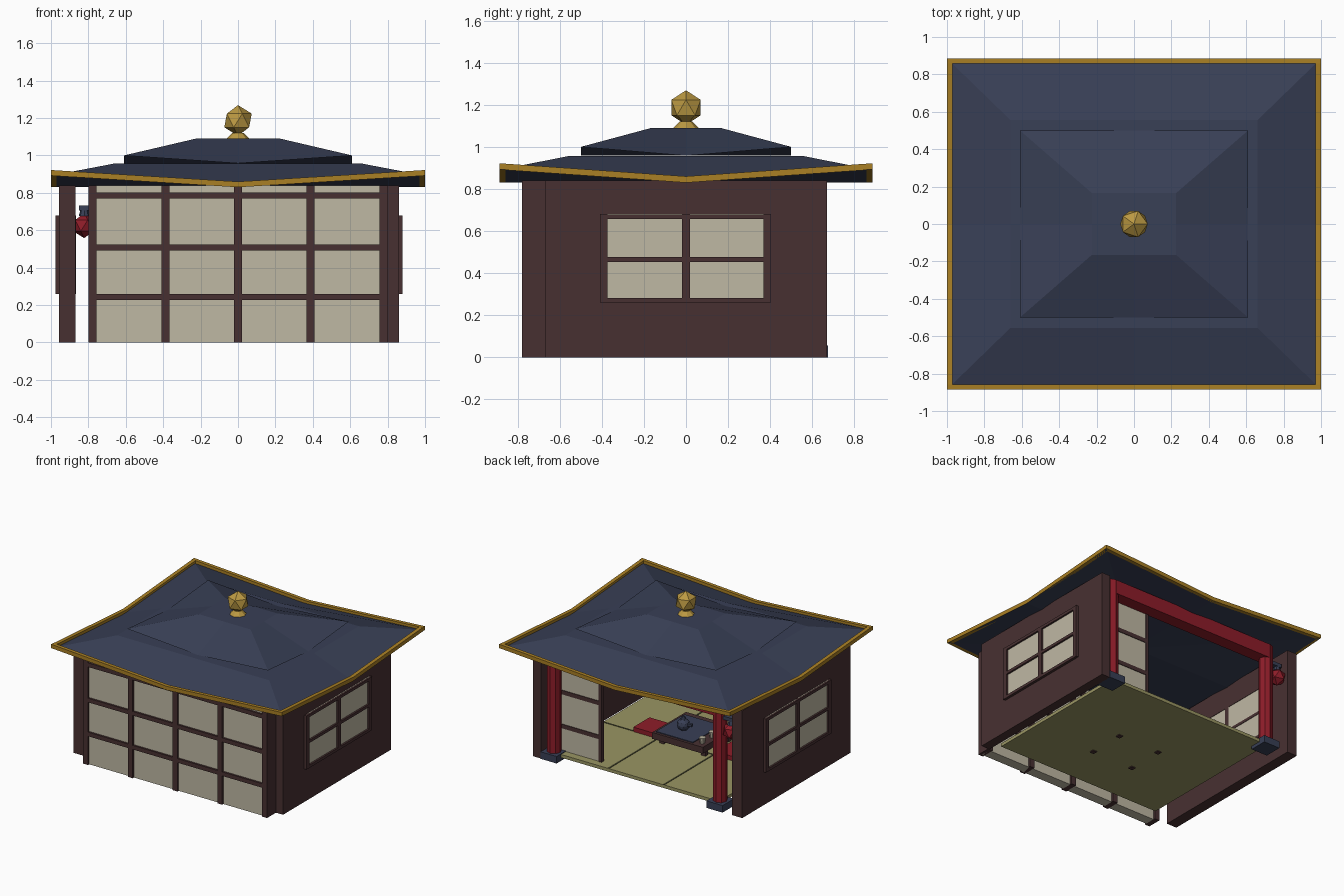
import bpy, bmesh
from mathutils import Vector, Matrix

if "Cube" in bpy.data.objects:
    bpy.data.objects.remove(bpy.data.objects["Cube"], do_unlink=True)


def material(name, r, g, b):
    m = bpy.data.materials.new(name)
    m.use_nodes = True
    m.diffuse_color = (r, g, b, 1)
    m.node_tree.nodes["Principled BSDF"].inputs["Base Color"].default_value = (r, g, b, 1)
    return m


SLATE = material("slate blue", .040, .050, .092)
WOOD = material("dark wood", .064, .030, .031)
PAPER = material("paper", .52, .48, .37)
GOLD = material("gold", .50, .32, .055)
TRIM = material("dark gold", .40, .215, .018)
RED = material("lacquer red", .27, .012, .022)
STRAW = material("straw mat", .32, .30, .125)
EDGE = material("mat edging", .07, .07, .03)


def finish(name, bm, mat):
    bmesh.ops.recalc_face_normals(bm, faces=bm.faces)
    mesh = bpy.data.meshes.new(name)
    bm.to_mesh(mesh)
    bm.free()
    mesh.materials.append(mat)
    obj = bpy.data.objects.new(name, mesh)
    bpy.context.collection.objects.link(obj)
    return obj


def box(name, mat, x, y, z, shift=None):
    """Box from three (low, high) ranges; shift raises each corner by a rule."""
    bm = bmesh.new()
    bmesh.ops.create_cube(bm, size=1)
    for v in bm.verts:
        v.co = Vector([r[0] if c < 0 else r[1] for c, r in zip(v.co, (x, y, z))])
        if shift:
            v.co.z += shift(v.co)
    return finish(name, bm, mat)


def round_part(name, mat, at, r1, r2, height, sides=8):
    bm = bmesh.new()
    place = Matrix.Translation((at[0], at[1], at[2] + height / 2))
    bmesh.ops.create_cone(bm, cap_ends=True, segments=sides, radius1=r1, radius2=r2,
                          depth=height, matrix=place)
    return finish(name, bm, mat)


def ball(name, mat, at, r, subdiv=1):
    bm = bmesh.new()
    bmesh.ops.create_icosphere(bm, subdivisions=subdiv, radius=r, matrix=Matrix.Translation(at))
    return finish(name, bm, mat)


def lattice(name, along, us, zs, depth, paper_depth, bar, rail, low=None, high=None):
    """Paper screen with wooden bars, running along x or along y."""
    low = zs[0] if low is None else low
    high = zs[-1] if high is None else high

    def piece(part, mat, u, d, z):
        x, y = (u, d) if along == "x" else (d, u)
        box(name + "_" + part, mat, x, y, z)

    piece("paper", PAPER, (us[0], us[-1]), paper_depth, (low, high))
    for u in us:
        piece("post", WOOD, (u - bar / 2, u + bar / 2), depth, (low, high))
    for z in zs:
        piece("rail", WOOD, (us[0], us[-1]), depth, (z - rail / 2, z + rail / 2))


def roof_tier(name, half, top_half, mid_z, corner_z, top_z):
    """Hipped roof whose eaves sweep up towards the corners."""
    steps = [(-1, -1), (0, -1), (1, -1), (1, 0), (1, 1), (0, 1), (-1, 1), (-1, 0)]
    bm = bmesh.new()
    eave = [bm.verts.new((half[0] * i, half[1] * j, corner_z if i and j else mid_z))
            for i, j in steps]
    top = [bm.verts.new((top_half[0] * i, top_half[1] * j, top_z)) for i, j in steps]
    under = bm.verts.new((0, 0, mid_z))
    for k in range(8):
        n = (k + 1) % 8
        bm.faces.new((eave[k], eave[n], top[n], top[k]))
        bm.faces.new((eave[n], eave[k], under))
    bm.faces.new(top)
    return finish(name, bm, SLATE)


# Roof tiers
roof_tier("lower_roof", (1, .885), (.66, .555), .83, .892, .957)
roof_tier("upper_roof", (.61, .5), (.225, .165), .958, 1.0, 1.09)

# Gold eave trim, swept up with the roof edge
for s in (-1, 1):
    for t in (-1, 1):
        box("eave_trim_long", TRIM, sorted((0, s)), sorted((.858 * t, .886 * t)),
            (.83, .86), lambda c: .062 * abs(c.x))
        box("eave_trim_side", TRIM, sorted((.97 * s, s)), sorted((0, .858 * t)),
            (.83, .86), lambda c: .062 * abs(c.y) / .885)

# Finial
round_part("finial_base", GOLD, (0, 0, 1.085), .065, .03, .035)
ball("finial_ball", GOLD, (0, 0, 1.187), .082)

# Side walls with windows
for name, inner, outer in (("left", .787, .86), ("right", -.87, -.957)):
    s = 1 if outer > 0 else -1
    box(name + "_wall", WOOD, sorted((inner, outer)), (-.67, .67), (0, .84))
    lattice(name + "_window", "y", (-.39, 0, .387), (.27, .465, .668),
            sorted((inner - .005 * s, outer + .02 * s)),
            sorted((inner - .002 * s, outer + .006 * s)), .036, .022, .26, .68)

# Front screen and the sliding door at the back
rails = (.242, .508, .785)
lattice("front_screen", "x", (-.777, -.388, 0, .388, .777), rails,
        (-.78, -.67), (-.765, -.685), .042, .032, 0, .84)
lattice("sliding_door", "x", (.35, .71), rails, (.535, .565), (.54, .56), .025, .032, .03, .82)

# Red gate at the back
for s in (-1, 1):
    box("pillar_base", SLATE, (.72 * s - .07, .72 * s + .07), (.535, .675), (0, .055))
    round_part("pillar", RED, (.72 * s, .605, .05), .052, .052, .79)
box("gate_beam", RED, (-.72, .72), (.555, .655), (.73, .84))

# Lantern on its arm
box("lantern_arm", SLATE, (-.85, -.72), (.59, .63), (.705, .733))
ball("lantern", RED, (-.822, .61, .625), .067)
round_part("lantern_cap", SLATE, (-.822, .61, .675), .03, .02, .035)

# Straw mat floor
box("floor", STRAW, (-.72, .72), (-.62, .62), (.025, .05))
for x in (-.24, .24):
    box("mat_seam", EDGE, (x - .006, x + .006), (-.62, .62), (.05, .053))
box("mat_seam_cross", EDGE, (-.72, .72), (-.006, .006), (.05, .053))

# Low table
box("table_top", WOOD, (-.23, .21), (-.3, .12), (.1, .15))
for x in (-.19, .17):
    for y in (-.25, .04):
        box("table_leg", WOOD, (x - .018, x + .018), (y - .018, y + .018), (.018, .11))
box("table_mat", SLATE, (-.13, .19), (-.25, .1), (.15, .156))

# Tea set
ball("teapot", SLATE, (.05, -.04, .195), .048, 2)
round_part("teapot_lid", SLATE, (.05, -.04, .23), .025, .01, .03)
box("teapot_spout", SLATE, (-.025, .02), (-.05, -.03), (.195, .215))
for y in (-.06, .06):
    round_part("tea_cup", PAPER, (-.185, y, .15), .018, .025, .045)

# Floor cushions
for s in (-1, 1):
    box("cushion", RED, sorted((.26 * s, .45 * s)), (-.19, .01), (.05, .085))
